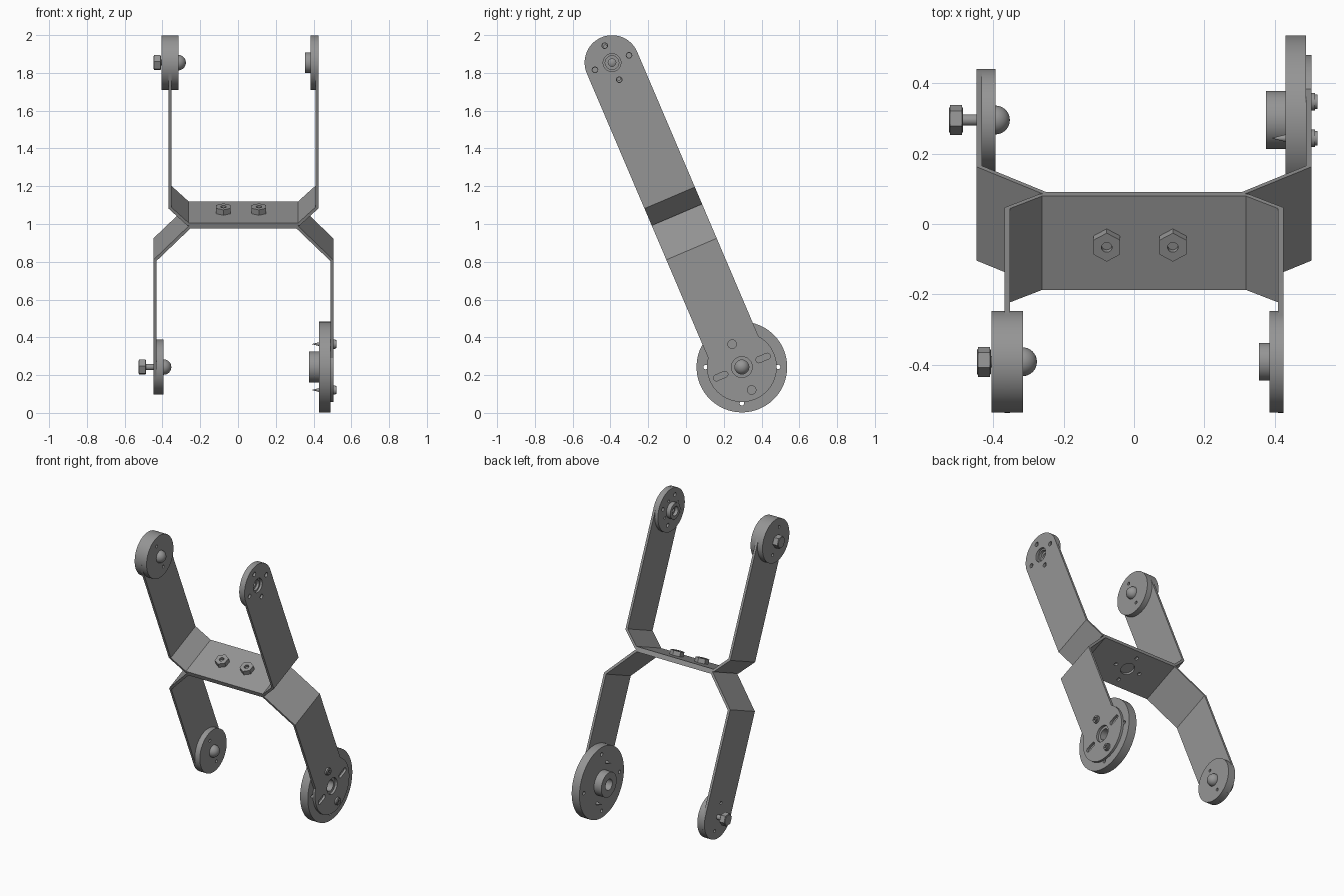
import bpy, bmesh
from math import sin, cos, pi, acos, radians, tan, atan2
from mathutils import Matrix

if "Cube" in bpy.data.objects:
    bpy.data.objects.remove(bpy.data.objects["Cube"])

# Whole linkage is built upright (x across, y = strip width, z = strip length), then leaned back
LEAN = Matrix.Translation((0, -0.048, 1.0485)) @ Matrix.Rotation(radians(23.1), 4, 'X')
SIDE = Matrix(((0, 0, 1), (1, 0, 0), (0, 1, 0))).to_4x4()    # outline in y,z ; depth along x
FRONT = Matrix(((1, 0, 0), (0, 0, -1), (0, 1, 0))).to_4x4()  # outline in x,z ; depth along y
FLAT = Matrix.Identity(4)                                    # outline in x,y ; depth along z
PIVOT, HALF, T, CX = 0.876, 0.145, 0.016, 0.0285
STEEL = bpy.data.materials.new("dark_steel")
STEEL.diffuse_color = (0.3, 0.3, 0.3, 1)
STEEL.use_nodes = True
STEEL.node_tree.nodes["Principled BSDF"].inputs["Base Color"].default_value = STEEL.diffuse_color


def ring(r, x=0, y=0, n=40, start=0):
    return [(x + r * cos(start + 2 * pi * i / n), y + r * sin(start + 2 * pi * i / n)) for i in range(n)]


def slot(x, y, length, r):
    return [(x + (length if cos(a) > 0 else -length) + r * cos(a), y + r * sin(a))
            for a in [(i + .5) * 2 * pi / 20 for i in range(20)]]


def holes(r, dist, y, n, start=0):
    return [ring(r, dist * cos(start + 2 * pi * i / n), y + dist * sin(start + 2 * pi * i / n), 16) for i in range(n)]


def select(ob):
    bpy.ops.object.select_all(action='DESELECT')
    bpy.context.view_layer.objects.active = ob
    ob.select_set(True)


def slab(name, frame, lo, hi, loops):
    """Extruded outline; inner loops become holes."""
    cu = bpy.data.curves.new(name, 'CURVE')
    cu.dimensions, cu.fill_mode, cu.extrude = '2D', 'BOTH', (hi - lo) / 2
    for loop in loops:
        sp = cu.splines.new('POLY')
        sp.points.add(len(loop) - 1)
        for p, q in zip(sp.points, loop):
            p.co = (q[0], q[1], 0, 1)
        sp.use_cyclic_u = True
    ob = bpy.data.objects.new(name, cu)
    bpy.context.collection.objects.link(ob)
    ob.matrix_world = LEAN @ frame @ Matrix.Translation((0, 0, (lo + hi) / 2))
    select(ob)
    bpy.ops.object.convert(target='MESH')
    ob = bpy.context.object
    bm = bmesh.new()
    bm.from_mesh(ob.data)
    bmesh.ops.remove_doubles(bm, verts=bm.verts, dist=1e-5)
    bmesh.ops.recalc_face_normals(bm, faces=bm.faces)
    bm.to_mesh(ob.data)
    bm.free()
    ob.data.materials.append(STEEL)
    bpy.ops.object.shade_smooth_by_angle(angle=radians(30))
    return ob


def solid(name, kind, loc, scale, **kw):
    """Primitive with its axis along x, placed in the upright frame."""
    bm = bmesh.new()
    getattr(bmesh.ops, 'create_' + kind)(bm, **kw)
    me = bpy.data.meshes.new(name)
    bm.to_mesh(me)
    bm.free()
    me.materials.append(STEEL)
    ob = bpy.data.objects.new(name, me)
    bpy.context.collection.objects.link(ob)
    ob.matrix_world = LEAN @ Matrix.Translation(loc) @ SIDE @ Matrix.Diagonal((*scale, 1))
    select(ob)
    bpy.ops.object.shade_smooth_by_angle(angle=radians(40))


def bridge(name, s, h, f, bend):
    """Folded strip: flat middle, two slopes, stopping at the legs."""
    k = atan2(bend, h - f)
    fi, bi = f - T * tan(k / 2), bend + T * tan((pi / 2 - k) / 2)
    right = [(f, 0), (h, bend), (h, bi), (h - T, bi), (fi, T)]
    pts = right + [(-x, z) for x, z in reversed(right)]
    return slab(name, FRONT, -HALF, HALF, [[(CX + x, s * z) for x, z in pts]])


def leg(name, s, x0, base, r, cuts):
    """Flat leg with a rounded (or flared) end."""
    a = acos(HALF / r)
    arc = [a - (pi + 2 * a) * i / 40 for i in range(41)]
    out = [(HALF, s * base)] + [(r * cos(t), s * (PIVOT - r * sin(t))) for t in arc] + [(-HALF, s * base)]
    slab(name, SIDE, x0, x0 + T, [out] + cuts)


# Folded brackets, back to back
bridge("upper_bridge", 1, 0.3965, 0.297, 0.098)
low = bridge("lower_bridge", -1, 0.476, 0.287, 0.197)
MID = 0.0165
cutter = slab("bridge_hole_cutter", FLAT, -0.03, -0.001,
              [[(x + MID, y) for x, y in c] for c in [ring(0.045)] + holes(0.012, 0.094, 0, 4)])
mod = low.modifiers.new("holes", 'BOOLEAN')
mod.object, mod.operation, mod.solver = cutter, 'DIFFERENCE', 'EXACT'
cutter.hide_render = True
select(low)
bpy.ops.object.modifier_apply(modifier="holes")
bpy.ops.object.shade_flat()
bpy.data.objects.remove(cutter)

# Nuts joining the two brackets
for i, x in enumerate((MID - 0.094, MID + 0.094)):
    slab(f"bridge_nut_{i}", FLAT, T, 0.047, [ring(0.044, x, 0, 6, pi / 2), ring(0.015, x, 0, 20)])
    slab(f"bridge_bolt_{i}", FLAT, 0.001, 0.03, [ring(0.0148, x, 0, 20)])

UP, DN = PIVOT, -PIVOT
# Legs
leg("upper_left_leg", 1, -0.368, 0.1, HALF, [])
leg("lower_left_leg", -1, -0.4475, 0.2, HALF, holes(0.01, 0.09, DN, 2, pi / 2))
leg("upper_right_leg", 1, 0.409, 0.1, HALF, [ring(0.047, 0, UP)] + holes(0.015, 0.098, UP, 4))
leg("lower_right_leg", -1, 0.4885, 0.2, 0.185,
    [ring(0.055, 0, DN), slot(0.122, DN, 0.024, 0.016), slot(-0.122, DN, 0.024, 0.016)])

# Left idler discs with bolt, shank and domed cap
small = holes(0.01, 0.09, 0, 2, pi / 2)


def idler(name, v, discs, face, head):
    for i, (lo, hi) in enumerate(discs):
        slab(f"{name}_disc_{i}", SIDE, lo, hi, [[(y, z + v) for y, z in c] for c in [ring(0.145, n=56)] + small])
    solid(name + "_cap", 'uvsphere', (face, 0, v), (1, 1, 1), u_segments=32, v_segments=16, radius=0.041)
    slab(name + "_shank", SIDE, head, face, [ring(0.016, 0, v, 20)])
    # hex head with chamfered rims
    solid(name + "_head", 'cone', (head + 0.02, 0, v), (1, 1, 1), cap_ends=True,
          segments=6, radius1=0.043, radius2=0.043, depth=0.034)
    for k, d in (("in", 1), ("out", -1)):
        solid(f"{name}_head_rim_{k}", 'cone', (head + 0.02 + d * 0.0185, 0, v), (1, 1, d), cap_ends=True,
              segments=24, radius1=0.0375, radius2=0.034, depth=0.003)


idler("upper_idler", UP, [(-0.405, -0.368), (-0.352, -0.315)], -0.317, -0.447)
idler("lower_idler", DN, [(-0.4315, -0.394)], -0.394, -0.526)

# Upper right servo horn: disc and hub
slab("upper_horn_disc", SIDE, 0.385, 0.409,
     [ring(0.145, 0, UP, 56), ring(0.036, 0, UP)] + holes(0.013, 0.098, UP, 4) + holes(0.008, 0.075, UP, 4, pi / 4))
slab("upper_horn_hub", SIDE, 0.355, 0.385, [ring(0.054, 0, UP), ring(0.031, 0, UP)])
slab("upper_horn_web", SIDE, 0.378, 0.392, [ring(0.037, 0, UP), ring(0.02, 0, UP)])

# Lower right drive wheel: disc and hub
slab("drive_disc", SIDE, 0.43, 0.4885,
     [ring(0.24, 0, DN, 72), ring(0.037, 0, DN)] + holes(0.012, 0.192, DN, 4, radians(-23)))
slab("drive_hub", SIDE, 0.375, 0.43, [ring(0.083, 0, DN), ring(0.037, 0, DN)])

# Drive wheel screws: stepped cross-recessed heads and pointed tips
for i, d in enumerate((0.132, -0.132)):
    v = DN + d
    a, b = 0.004, 0.014
    cross = [(a, b), (a, a), (b, a), (b, -a), (a, -a), (a, -b),
             (-a, -b), (-a, -a), (-b, -a), (-b, a), (-a, a), (-a, b)]
    slab(f"screw_head_{i}", SIDE, 0.5045, 0.515, [ring(0.025, 0, v, 28)])
    slab(f"screw_crown_{i}", SIDE, 0.515, 0.521, [ring(0.021, 0, v, 28), [(y, z + v) for y, z in cross]])
    solid(f"screw_tip_{i}", 'cone', (0.413, 0, v), (1, 1, -1), cap_ends=True,
          segments=16, radius1=0.011, radius2=0.001, depth=0.04)
